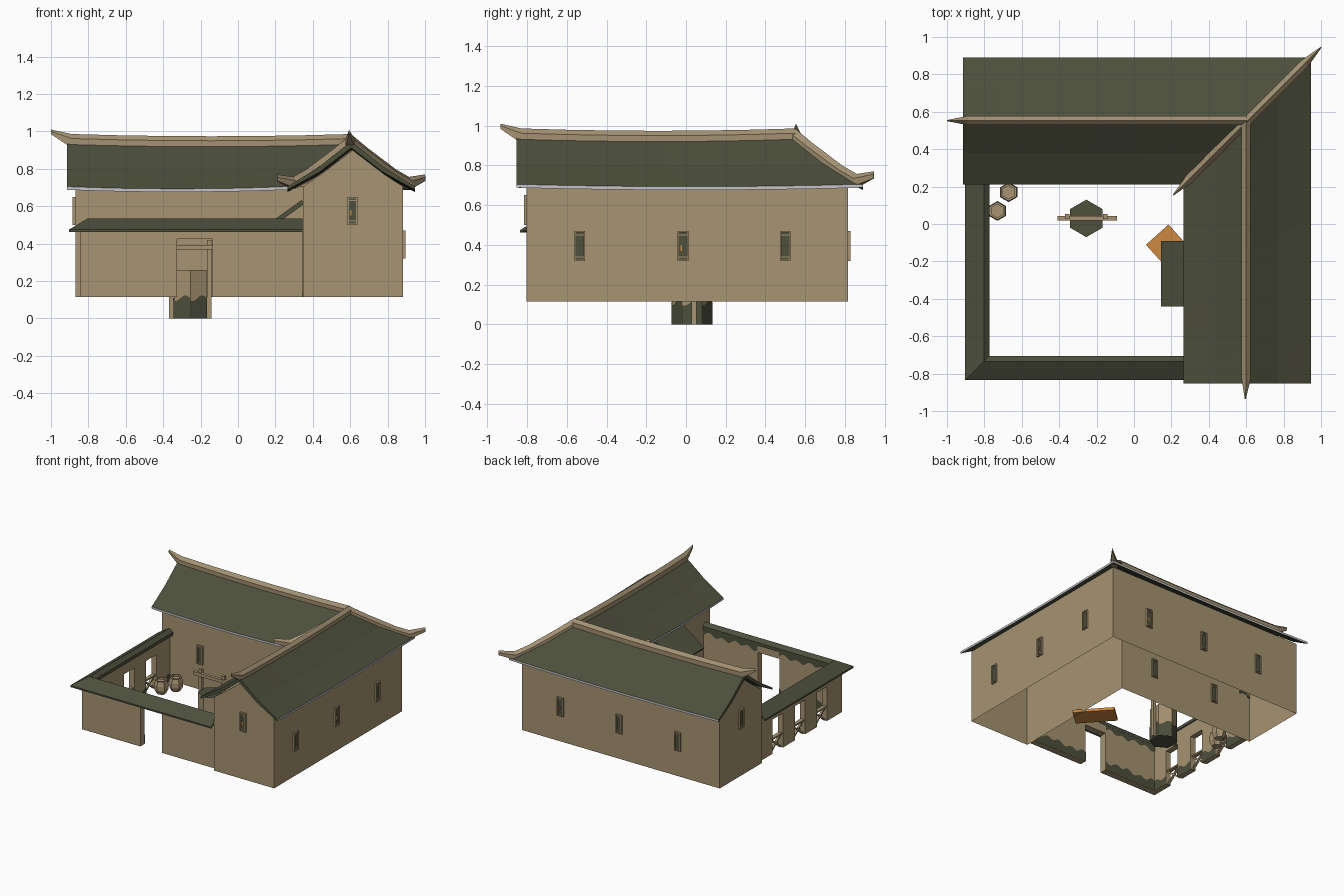
import bpy, bmesh, math
from mathutils import Vector, Matrix

if "Cube" in bpy.data.objects:
    bpy.data.objects.remove(bpy.data.objects["Cube"])


def material(name, rgb):
    m = bpy.data.materials.new(name)
    m.diffuse_color = (*rgb, 1)
    m.use_nodes = True
    m.node_tree.nodes["Principled BSDF"].inputs["Base Color"].default_value = m.diffuse_color
    return m


MATS = [material("tan plaster", (0.385, 0.295, 0.168)),
        material("mossy green", (0.074, 0.079, 0.046)),
        material("pale grey trim", (0.56, 0.56, 0.6)),
        material("orange", (0.62, 0.25, 0.05)),
        material("ridge tan", (0.37, 0.285, 0.17))]
TAN, GREEN, GREY, ORANGE, RIDGE = range(5)
BASE = 0.115


def finish(bm, name, recalc=True):
    if recalc:
        bmesh.ops.recalc_face_normals(bm, faces=bm.faces)
    me = bpy.data.meshes.new(name)
    bm.to_mesh(me)
    bm.free()
    for m in MATS:
        me.materials.append(m)
    ob = bpy.data.objects.new(name, me)
    bpy.context.collection.objects.link(ob)
    return ob


def boxes(name, items):
    """items: (centre, size, material, optional rotation matrix)"""
    bm = bmesh.new()
    for c, s, mat, *rot in items:
        r = rot[0] if rot else Matrix.Identity(4)
        n = len(bm.faces)
        bmesh.ops.create_cube(bm, size=1, matrix=Matrix.Translation(c) @ r @ Matrix.Diagonal((*s, 1)))
        bm.faces.ensure_lookup_table()
        for f in bm.faces[n:]:
            f.material_index = mat
    return finish(bm, name)


def loft(bm, rings, mats):
    vs = [[bm.verts.new(p) for p in r] for r in rings]
    n = len(vs[0])
    for a, b in zip(vs, vs[1:]):
        for i in range(n):
            j = (i + 1) % n
            bm.faces.new((a[i], a[j], b[j], b[i])).material_index = mats[i]
    for end in (vs[0], vs[-1]):
        bm.faces.new(end).material_index = mats[0]


def l_sweep(name, profile, mats, cx, cy, x0, y0, k=1, lift=0.0, seg=1, open_base=False):
    """Sweep an (offset, z) profile along an L with a mitred corner at cx, cy."""
    rings = []
    for i in range(2 * seg + 1):
        f = i / seg if i <= seg else i / seg - 1
        ring = []
        for s, z in profile:
            mx, my = cx + k * s, cy + k * s
            up = z + lift * (2 * f - 1) ** 2
            ring.append((x0 + f * (mx - x0), my, up) if i <= seg else (mx, my + f * (y0 - my), up))
        rings.append(ring)
    bm = bmesh.new()
    loft(bm, rings, mats)
    if open_base:
        bmesh.ops.recalc_face_normals(bm, faces=bm.faces)
        low = [f for f in bm.faces if all(v.co.z < BASE + .001 for v in f.verts)]
        bmesh.ops.delete(bm, geom=low, context='FACES_ONLY')
    return finish(bm, name, not open_base)


def ridge(name, path):
    """path: (x, y, half width, bottom z, shoulder z, peak z)"""
    d = Vector((path[-1][0] - path[0][0], path[-1][1] - path[0][1], 0)).normalized()
    side = Vector((-d.y, d.x, 0))
    rings = []
    for x, y, w, zb, zm, zt in path:
        rings.append([Vector((x, y, z)) + side * w * q
                      for q, z in ((-1, zb), (-1, zm), (0, zt), (1, zm), (1, zb))])
    bm = bmesh.new()
    loft(bm, rings, [RIDGE] * 5)
    return finish(bm, name)


# L-shaped house body with gable ends, hollow from below
l_sweep("house_walls", [(-.265, BASE), (-.265, .705), (-.17, .77), (0, .90), (.17, .77), (.27, .705), (.27, BASE)],
        [TAN] * 7, .613, .545, -.87, -.803, open_base=True)

# curved tiled roof with pale eave edges
roof = [(-.34, .676), (-.34, .693), (-.17, .80), (0, .935), (.17, .80), (.34, .693), (.34, .676),
        (.17, .77), (0, .90), (-.17, .77)]
roof_mats = [GREEN] * 10
roof_mats[0] = roof_mats[5] = GREY
ob = l_sweep("roof", roof, roof_mats, .605, .55, -.913, -.853, lift=.012, seg=8)
for p in ob.data.polygons:      # gable edges are green
    if len(p.vertices) > 4:
        p.material_index = GREEN

# ridge beams with upturned tips
sag = [(f / 6, .012 * (f / 3 - 1) ** 2) for f in range(7)]


def ridge_path(point, tip):
    pts = [(*point(f), .024, .90 + l, .95 + l, .974 + l) for f, l in sag]
    return [(*tip, .003, .985, 1.0, 1.01)] + pts


ridge("back_ridge", ridge_path(lambda f: (-.89 + f * 1.495, .553), (-1.0, .553)))
ridge("side_ridge", ridge_path(lambda f: (.6, -.83 + f * 1.38), (.595, -.935)))
for name, k in (("outer_hip_ridge", 1), ("valley_ridge", -1)):
    ridge(name, [(.605 + k * d, .55 + k * d, w, zb, zm, zt) for d, w, zb, zm, zt in (
        (0, .024, .90, .955, .985), (.09, .024, .84, .885, .91), (.17, .024, .78, .825, .85),
        (.24, .024, .735, .775, .797), (.31, .024, .695, .735, .757), (.395, .003, .735, .755, .77))])


# lattice windows: frame, green pane, bars, sometimes a small lit pane
def window(name, x, y, z, nx, ny, lit=False):
    rot = Matrix.Rotation(math.atan2(ny, nx) + math.pi / 2, 4, 'Z')
    o = Vector((x, y, z))

    def part(u, v, du, dv, depth, mat):
        return (o + rot @ Vector((u, 0, v)), (du, depth, dv), mat, rot)
    items = [part(s * .023, 0, .008, .15, .024, TAN) for s in (-1, 1)]
    items += [part(0, s * .071, .054, .008, .024, TAN) for s in (-1, 1)]
    items += [part(0, 0, .04, .135, .008, GREEN)]
    items += [part(0, s * .055, .04, .005, .016, TAN) for s in (-1, 1)]
    if lit:
        items += [part(-.009, -.01, .009, .03, .016, ORANGE)]
    boxes(name, items)


for i, y in enumerate((-.535, -.015, .50)):
    window(f"right_window_{i}", .884, y, .395, 1, 0, i == 1)
for i, x in enumerate((-.5, .02, .54)):
    window(f"back_window_{i}", x, .816, .395, 0, 1, i == 2)
for i, x in enumerate((-.53, .04)):
    window(f"court_window_{i}", x, .279, .395, 0, -1)
window("front_gable_window", .612, -.804, .575, 0, -1, True)
window("left_gable_window", -.872, .55, .575, -1, 0)

# courtyard walls with doorway and three tall openings
H = .50


def wall_x(a, b, z0=BASE):
    return (((a + b) / 2, -.743, (z0 + H) / 2), (b - a, .055, H - z0), TAN)


def wall_y(a, b, z0=BASE):
    return ((-.82, (a + b) / 2, (z0 + H) / 2), (.045, b - a, H - z0), TAN)


boxes("front_wall", [wall_x(-.8425, -.327), wall_x(-.327, -.136, .425), wall_x(-.136, .345)])
openings = (-.52, -.24, .04)
edges = [-.716] + [c + s * .065 for c in openings for s in (-1, 1)] + [.283]
piers = list(zip(edges[::2], edges[1::2]))
boxes("left_wall", [wall_y(a, b) for a, b in piers] + [wall_y(c - .065, c + .065, .39) for c in openings])
l_sweep("wall_cap", [(.1, .462), (.1, .475), (0, .535), (-.03, .51), (-.03, .485), (0, .505)],
        [GREEN] * 6, -.803, -.735, .345, .285, k=-1)

# crossed railings in the openings
items = []
for c in openings:
    items.append(((-.82, c, .225), (.03, .13, .012), TAN))
    for s in (-1, 1):
        items.append(((-.82, c, .17), (.016, .16, .012), TAN, Matrix.Rotation(s * .68, 4, 'X')))
boxes("opening_rails", items)


# wavy moss plates
def moss(bm, p0, p1, z0, h, out, amp=.013):
    a, b = Vector((*p0, 0)), Vector((*p1, 0))
    length = (b - a).length
    n = max(4, int(length / .018))
    off = Vector((*out, 0)) * .004
    rows = []
    for i in range(n + 1):
        p = a.lerp(b, i / n) + off
        t = length * i / n
        top = z0 + h + (amp * math.sin(t * 55) + amp * .5 * math.sin(t * 23 + 1)) * (1 if h > 0 else -1)
        rows.append((bm.verts.new((p.x, p.y, z0)), bm.verts.new((p.x, p.y, top))))
    for (q, r), (s, t) in zip(rows, rows[1:]):
        f = bm.faces.new((q, s, t, r))
        f.normal_update()
        if f.normal.dot(Vector((*out, 0))) < 0:
            f.normal_flip()
        f.material_index = GREEN


bm = bmesh.new()
for a, b in ((-.797, -.327), (-.136, .34)):
    moss(bm, (a, -.7155), (b, -.7155), BASE, .07, (0, 1))
    moss(bm, (a, -.7155), (b, -.7155), H, -.05, (0, 1))
for a, b in piers:
    moss(bm, (-.7975, a), (-.7975, b), BASE, .06, (1, 0))
finish(bm, "wall_moss", False)

# hexagonal well with mossy foot, green water and post frame
wx, wy, wr = -.255, .03, .1


def hexagon(z, r):
    return [(wx + r * math.sin(i * math.pi / 3), wy + r * math.cos(i * math.pi / 3), z) for i in range(6)]


bm = bmesh.new()
loft(bm, [hexagon(0, wr), hexagon(.26, wr)], [TAN] * 6)
for f in bm.faces:
    if len(f.verts) == 6:
        f.material_index = GREEN
finish(bm, "well")
bm = bmesh.new()
ring = hexagon(0, wr)
for i in range(6):
    p, q = ring[i], ring[(i + 1) % 6]
    m = Vector(((p[0] + q[0]) / 2 - wx, (p[1] + q[1]) / 2 - wy)).normalized()
    moss(bm, p[:2], q[:2], 0, .105, m)
finish(bm, "well_moss", False)
boxes("well_frame", [((wx + s * .1015, wy + .01, .21), (.025, .025, .42), TAN) for s in (-1, 1)]
      + [((wx + .005, wy, .38), (.32, .025, .025), TAN)])

# hexagonal jars with green inside
for i, (x, y) in enumerate(((-.67, .17), (-.73, .07))):
    bm = bmesh.new()
    rings = [[(x + r * math.sin(a * math.pi / 3), y + r * math.cos(a * math.pi / 3), z) for a in range(6)]
             for r, z in ((.036, BASE), (.053, .15), (.053, .185), (.044, .215), (.048, .225), (.036, .225), (.036, .21))]
    loft(bm, rings, [TAN] * 6)
    finish(bm, f"jar_{i}")

# sloping awning and loose orange board beside the side wing
boxes("awning", [((.25, -.265, .553), (.24, .35, .025), GREEN, Matrix.Rotation(-math.atan2(.14, .195), 4, 'Y'))])
boxes("orange_board", [((.228, -.172, .13), (.31, .162, .022), ORANGE, Matrix.Rotation(math.radians(-48), 4, 'Z'))])
